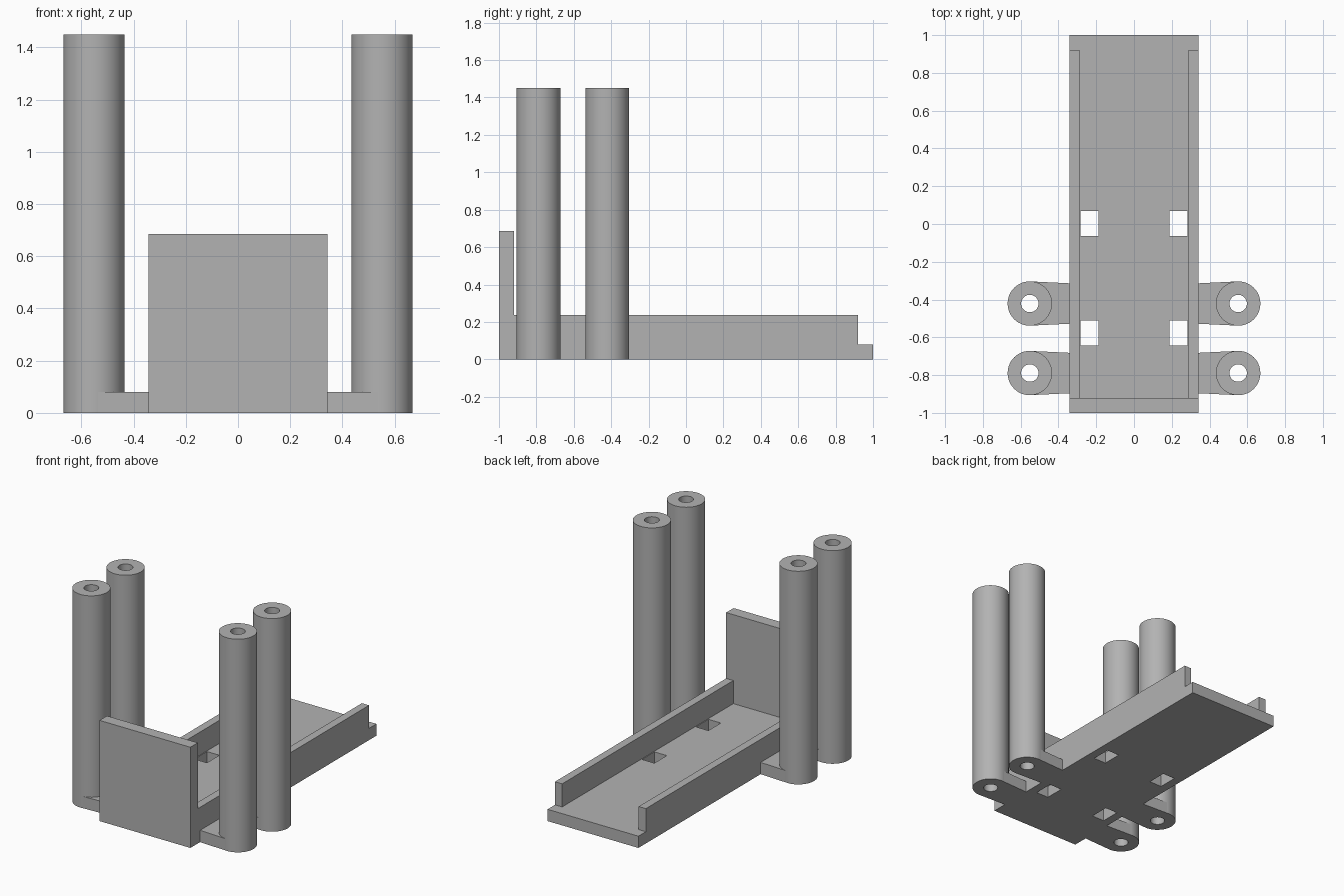
import bpy, bmesh, math
from mathutils import Matrix, Vector

cube = bpy.data.objects.get("Cube")
if cube:
    bpy.data.objects.remove(cube, do_unlink=True)

grey = bpy.data.materials.new("plain_grey")
grey.use_nodes = True
colour = (0.448, 0.448, 0.448, 1)
grey.diffuse_color = colour
grey.node_tree.nodes["Principled BSDF"].inputs["Base Color"].default_value = colour

HALF_W, PLATE_H, WALL_T = 0.342, 0.08, 0.08
POST_X, POST_R, HOLE_R, POST_H = 0.5515, 0.1175, 0.046, 1.45
SEGMENTS = 48


def finish(name, bm):
    bmesh.ops.recalc_face_normals(bm, faces=bm.faces)
    mesh = bpy.data.meshes.new(name)
    bm.to_mesh(mesh)
    bm.free()
    mesh.materials.append(grey)
    obj = bpy.data.objects.new(name, mesh)
    bpy.context.collection.objects.link(obj)
    return obj


def boxes(name, bounds):
    """One object made of boxes, each given by its low and high corner."""
    bm = bmesh.new()
    for low, high in bounds:
        low, high = Vector(low), Vector(high)
        bmesh.ops.create_cube(bm, size=1, matrix=Matrix.Translation(
            (low + high) / 2) @ Matrix.Diagonal((*(high - low), 1)))
    return finish(name, bm)


def post(name, x, y):
    """Hollow tube, spun from its wall section."""
    bm = bmesh.new()
    section = [(HOLE_R, 0), (POST_R, 0), (POST_R, POST_H), (HOLE_R, POST_H)]
    face = bm.faces.new([bm.verts.new((x + r, y, z)) for r, z in section])
    edges = list(face.edges)
    bm.faces.remove(face)
    bmesh.ops.spin(bm, geom=edges, cent=(x, y, 0), axis=(0, 0, 1),
                   angle=math.tau, steps=SEGMENTS)
    bmesh.ops.remove_doubles(bm, verts=bm.verts, dist=0.0001)
    obj = finish(name, bm)
    obj.data.shade_smooth()
    obj.data.set_sharp_from_angle(angle=math.radians(30))


def arm(name, side, y):
    """Flat bracket whose outer end wraps round the post."""
    outline = [(HALF_W, 0.107), (HALF_W, -0.107)]
    for i in range(35, 12, -1):
        a = math.tau * i / SEGMENTS
        outline.append((POST_X + POST_R * math.cos(a), POST_R * math.sin(a)))
    bm = bmesh.new()
    face = bm.faces.new([bm.verts.new((side * px, y + py, 0)) for px, py in outline])
    top = bmesh.ops.extrude_face_region(bm, geom=[face])["geom"]
    bmesh.ops.translate(bm, vec=(0, 0, PLATE_H),
                        verts=[v for v in top if isinstance(v, bmesh.types.BMVert)])
    finish(name, bm)


# Base plate with four square slots
plate = boxes("base_plate", [((-HALF_W, -1, 0), (HALF_W, 1, PLATE_H))])
slots = boxes("slot_cutter", [
    ((x - 0.047, y - 0.067, -0.1), (x + 0.047, y + 0.067, 0.2))
    for x in (-0.236, 0.236) for y in (0.003, -0.577)])
slots.hide_render = True
slots.hide_viewport = True
slots.display_type = 'WIRE'
cut = plate.modifiers.new("slots", 'BOOLEAN')
cut.operation, cut.solver, cut.object = 'DIFFERENCE', 'EXACT', slots

# Upright front wall
boxes("front_wall", [((-HALF_W, -1, PLATE_H), (HALF_W, -1 + WALL_T, 0.685))])

# Side rails, brackets and posts
for side, label in ((1, "left"), (-1, "right")):
    x1, x2 = sorted((side * 0.288, side * HALF_W))
    boxes(label + "_rail", [((x1, -1 + WALL_T, PLATE_H), (x2, 0.92, 0.237))])
    for y, place in ((-0.789, "front"), (-0.421, "rear")):
        arm(f"{label}_{place}_bracket", side, y)
        post(f"{label}_{place}_post", side * POST_X, y)
